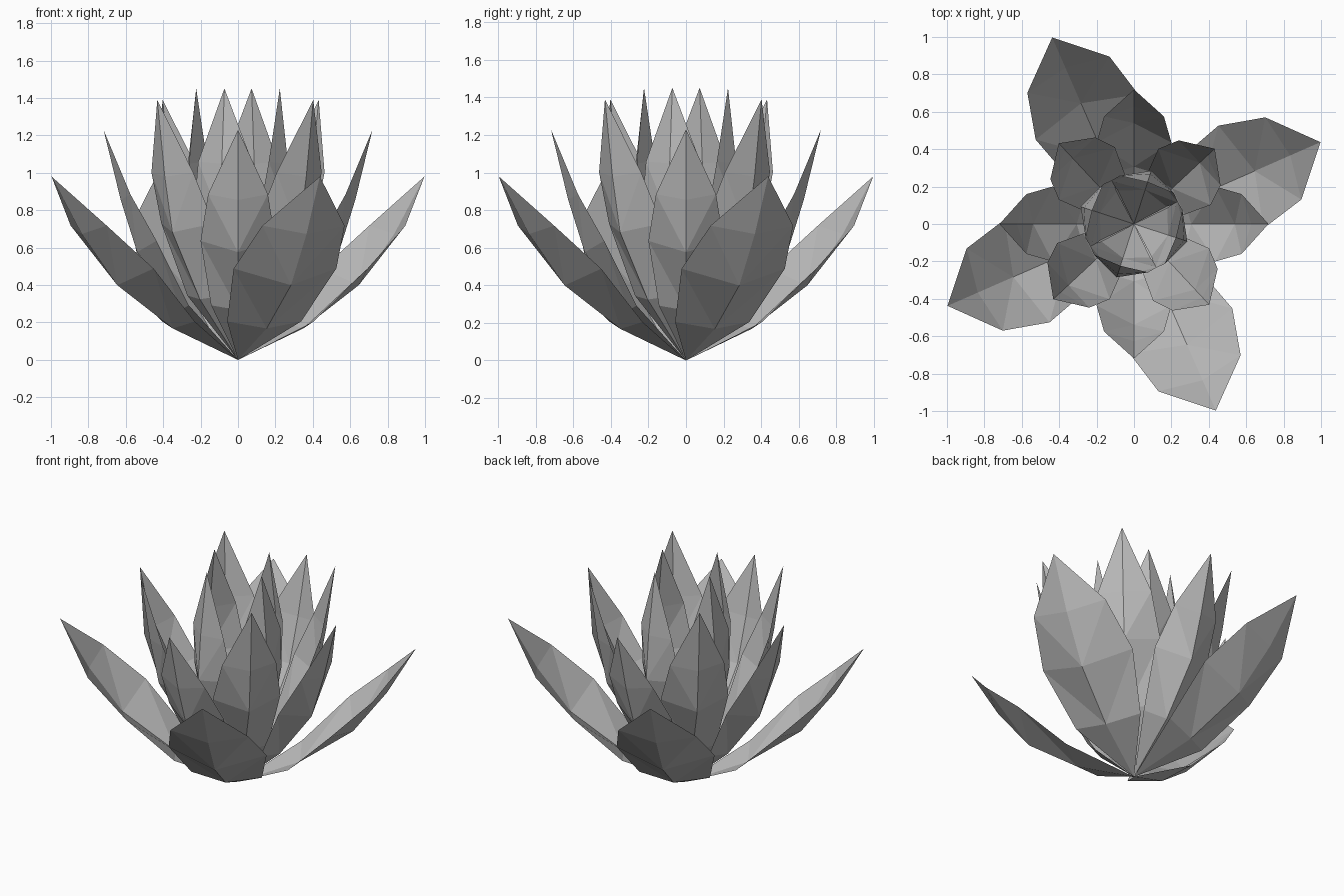
import bpy
from math import sin, cos, radians
from mathutils import Matrix

cube = bpy.data.objects.get("Cube")
if cube:
    bpy.data.objects.remove(cube)

# Single matte grey for every petal
grey = bpy.data.materials.new("petal_grey")
grey.use_nodes = True
colour = (0.5, 0.5, 0.5, 1)
grey.diffuse_color = colour
grey.node_tree.nodes["Principled BSDF"].inputs["Base Color"].default_value = colour


def petal(name, turn, tilt, length, width, shoulder):
    """Cupped, keeled petal growing from the origin to a point."""
    a = radians(tilt)

    def place(along, side, bulge):
        return (along * cos(a) + bulge * sin(a), side,
                along * sin(a) - bulge * cos(a))

    # Rows: distance along, half width, keel bulge, rim bulge
    rows = ((0.27, 0.72, 0.13, 0.08),
            (0.54, 1.0, 0.175, 0.055),
            (shoulder, 0.8, 0.11, 0.05))
    verts = [(0, 0, 0)]
    for along, half, keel, rim in rows:
        for side in (-1, 0, 1):
            verts.append(place(along * length, side * half * width,
                               rim if side else keel))
    verts.append(place(length, 0, 0))
    tip = len(verts) - 1

    faces = []
    for col in (1, 2):
        faces.append((0, col + 1, col))
        for i in (col, col + 3):
            # Mirrored diagonals on the two halves
            if col == 1:
                faces += [(i, i + 1, i + 3), (i + 1, i + 4, i + 3)]
            else:
                faces += [(i, i + 1, i + 4), (i, i + 4, i + 3)]
        faces.append((col + 6, col + 7, tip))

    mesh = bpy.data.meshes.new(name)
    mesh.from_pydata(verts, [], faces)
    mesh.transform(Matrix.Rotation(radians(turn), 4, "Z"))
    mesh.materials.append(grey)
    obj = bpy.data.objects.new(name, mesh)
    bpy.context.collection.objects.link(obj)


# Rings of four: turn, tilt, length, half width, shoulder position
rings = {
    "outer_petal": (23.7, 42, 1.465, 0.30, 0.77),
    "lower_petal": (0, 59.7, 1.425, 0.20, 0.74),
    "upper_petal": (43, 67, 1.51, 0.205, 0.735),
    "inner_petal": (-18, 80.8, 1.47, 0.19, 0.735),
}
for name, (turn, *shape) in rings.items():
    for k in range(4):
        petal(f"{name}_{k + 1}", turn + 90 * k, *shape)
